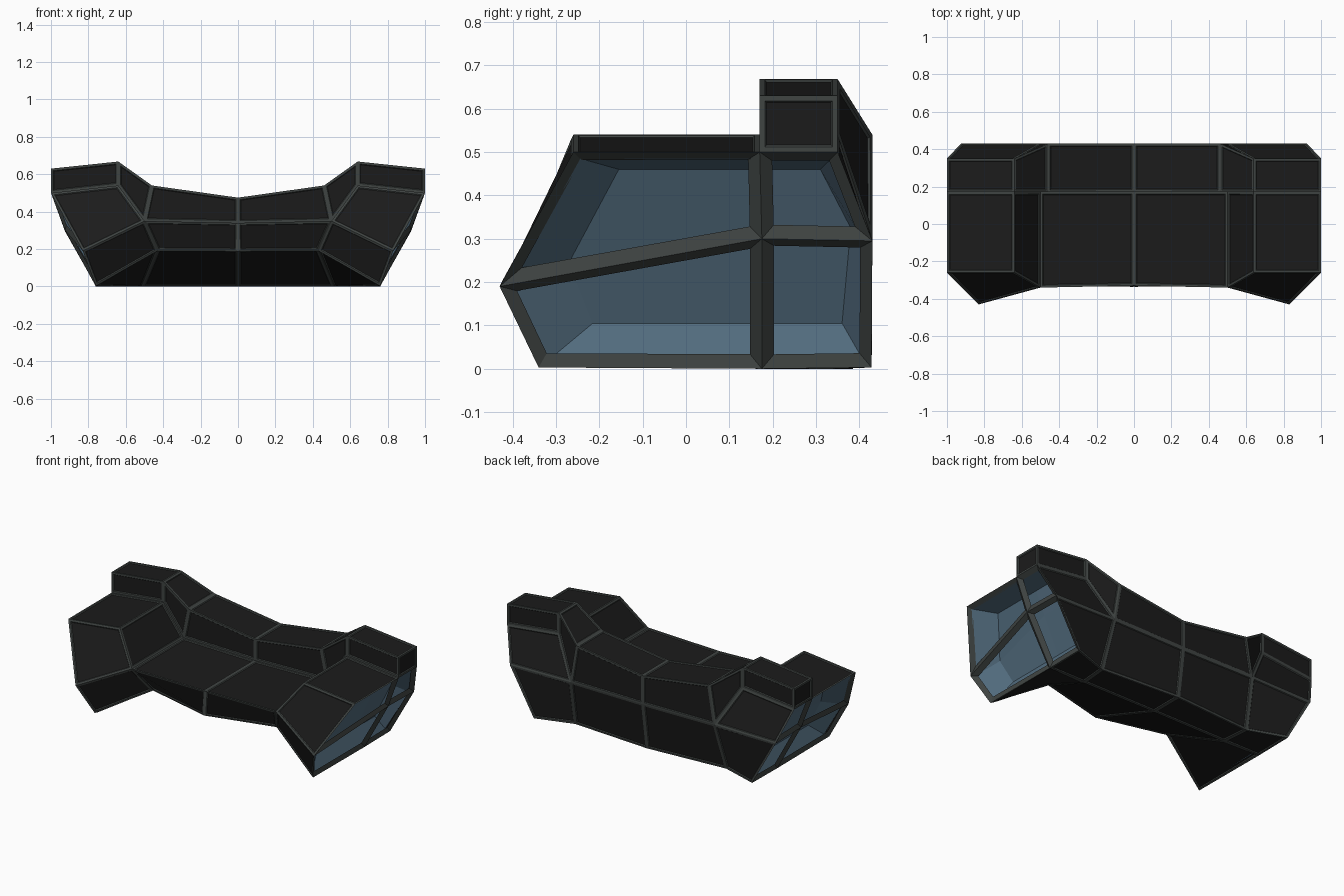
import bpy, bmesh
from mathutils import Vector

if "Cube" in bpy.data.objects:
    bpy.data.objects.remove(bpy.data.objects["Cube"])


def material(name, rgb):
    m = bpy.data.materials.new(name)
    m.diffuse_color = (*rgb, 1)
    m.use_nodes = True
    m.node_tree.nodes["Principled BSDF"].inputs["Base Color"].default_value = m.diffuse_color
    return m


TRIM = material("trim", (0.05, 0.058, 0.055))
PANEL = material("panel", (0.011, 0.011, 0.011))
BLUE = material("blue", (0.085, 0.15, 0.21))


def finish(bm, name, mats):
    mesh = bpy.data.meshes.new(name)
    bm.to_mesh(mesh)
    bm.free()
    ob = bpy.data.objects.new(name, mesh)
    bpy.context.collection.objects.link(ob)
    for m in mats:
        mesh.materials.append(m)
    mir = ob.modifiers.new("mirror", 'MIRROR')
    mir.use_axis[0] = True
    mir.merge_threshold = 0.0005
    return ob


def build(quads):
    bm = bmesh.new()
    for q in quads:
        bm.faces.new([bm.verts.new(p) for p in q])
    bmesh.ops.remove_doubles(bm, verts=bm.verts[:], dist=0.0005)
    bmesh.ops.recalc_face_normals(bm, faces=bm.faces[:])
    return bm


# Arm sections: bottom outer, mid outer, top outer, top inner, seat inner, bottom inner
f = [(.76, -.34, 0.003), (.83, -.43, .19), (1, -.26, .5),
     (.64, -.26, .54), (.5, -.34, .35), (.43, -.23, .19)]
m = [(.76, .175, 0), (.925, .175, .3), (1, .17, .5),
     (.64, .17, .54), (.5, .172, .35), (.51, .175, 0)]
b = [(.76, .428, 0.003), (.925, .43, .295), (1, .35, .5),
     (.64, .35, .54), (.5, .43, .3), (.525, .35, 0)]
# Raised corner block: outer, peak, shoulder of the backrest
tm = [(1, .17, .63), (.64, .17, .668), (.46, .17, .54)]
tb = [(1, .35, .63), (.64, .35, .668), (.46, .43, .54)]

# Middle section at x = 0, lofted to the inner edge of the arm
centre = [(0, y, z) for y, z in [(-.335, .188), (-.33, .34), (.172, .34), (.172, .475),
                                 (.43, .475), (.43, .295), (.385, 0), (.175, 0)]]
inner = [f[5], f[4], m[4], tm[2], tb[2], b[4], b[5], m[5]]

quads = [(centre[i], centre[(i + 1) % 8], inner[(i + 1) % 8], inner[i]) for i in range(8)]
# Arm front and back
for s in (f, b):
    quads += [(s[0], s[1], s[4], s[5]), (s[1], s[2], s[3], s[4])]
# Arm top, inner slope, underside
quads += [(f[i], f[j], m[j], m[i]) for i, j in ((2, 3), (3, 4), (5, 0))]
quads.append((m[5], m[0], b[0], b[5]))
# Corner block
for s, t in ((m, tm), (b, tb)):
    quads += [(s[2], s[3], t[1], t[0]), (s[3], s[4], t[2], t[1])]
quads += [(tm[i], tm[i + 1], tb[i + 1], tb[i]) for i in (0, 1)]
quads.append((m[2], b[2], tb[0], tm[0]))
# Four open side windows
quads += [(s[i], s[i + 1], t[i + 1], t[i]) for s, t in ((f, m), (m, b)) for i in (0, 1)]

# Sofa shell: trimmed edges with recessed panels, bevelled bars round the windows
bm = build(quads)
faces = bm.faces[:]
windows = faces[-4:]
panels = faces[:-4]
bmesh.ops.inset_individual(bm, faces=windows, thickness=.028, depth=-.018, use_even_offset=True)
bmesh.ops.inset_individual(bm, faces=panels, thickness=.012, use_even_offset=True)
bmesh.ops.inset_individual(bm, faces=panels, thickness=.004, depth=-.005, use_even_offset=True)
for p in panels:
    p.material_index = 1
bmesh.ops.delete(bm, geom=windows, context='FACES')
finish(bm, "sofa_shell", [TRIM, PANEL])

# Blue recess behind the side windows
rim = [Vector(p) for p in (f[0], m[0], b[0], b[1], b[2], m[2], f[2], f[1])]
mid = sum(rim, Vector()) / 8
rim = [Vector((p.x - .022, mid.y + (p.y - mid.y) * .95, mid.z + (p.z - mid.z) * .94)) for p in rim]
floor = [Vector(p) for p in [(.70, -.215, .105), (.70, .175, .105), (.70, .36, .105),
                             (.80, .38, .325), (.86, .31, .46), (.86, .175, .46),
                             (.86, -.155, .46), (.75, -.27, .245)]]
hub = Vector((.80, .175, .325))
cav = [(rim[i], rim[(i + 1) % 8], floor[(i + 1) % 8], floor[i]) for i in range(8)]
cav += [(floor[i], floor[(i + 1) % 8], floor[(i + 2) % 8], hub) for i in (1, 3)]
cav += [(floor[7], floor[0], floor[1], hub), (floor[5], floor[6], floor[7], hub)]
bm = build(cav)
# Make the recess face outward through the windows
bm.faces.ensure_lookup_table()
if bm.faces[-1].normal.x < 0:
    bmesh.ops.reverse_faces(bm, faces=bm.faces[:])
finish(bm, "side_recess", [BLUE])
